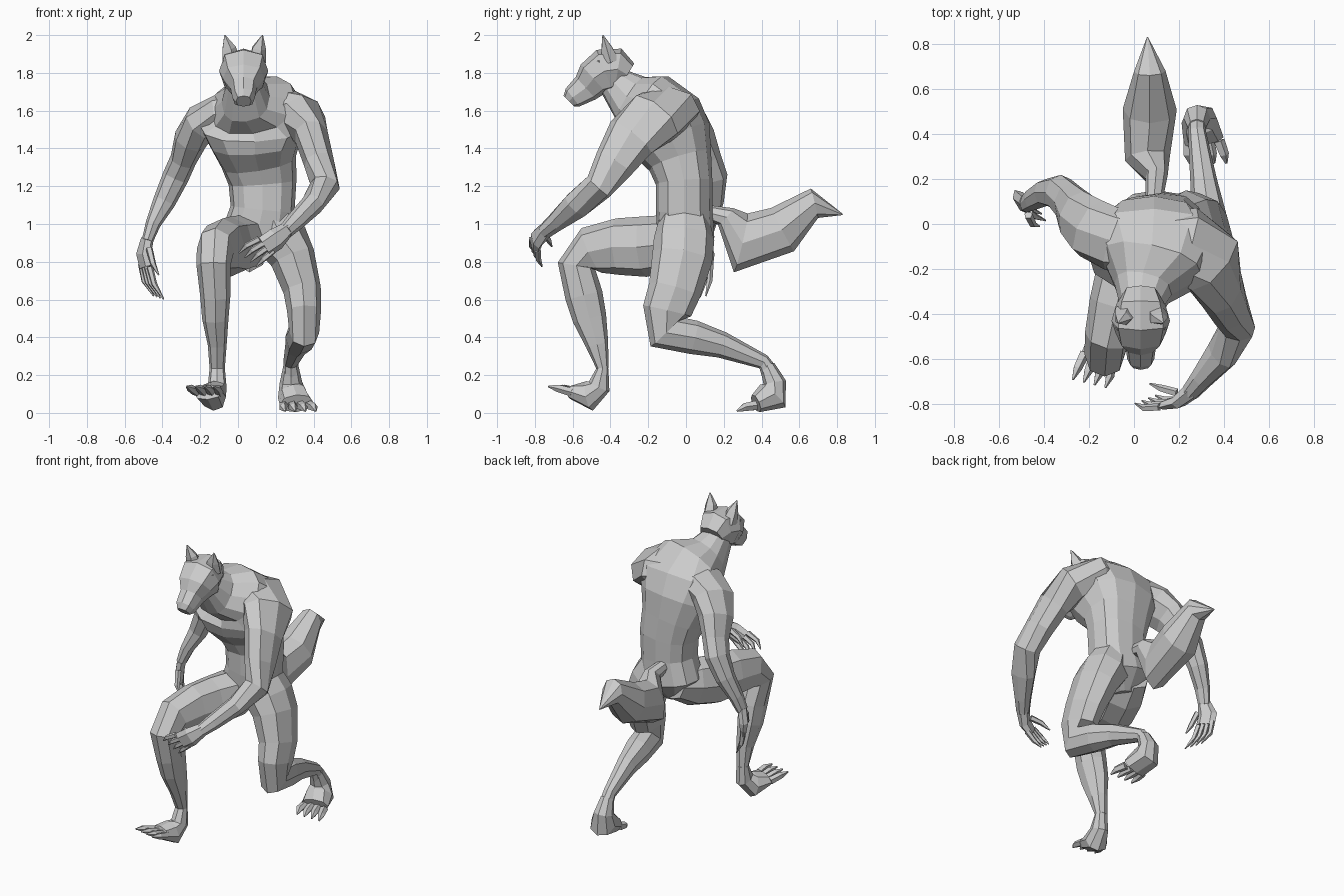
import bpy
import bmesh
from math import cos, sin, pi, copysign
from mathutils import Vector

# All measurements below are in hundredths of a unit.
UNIT = 0.01
X_AXIS = Vector((1, 0, 0))
Y_AXIS = Vector((0, 1, 0))
Z_AXIS = Vector((0, 0, 1))

default_cube = bpy.data.objects.get("Cube")
if default_cube:
    bpy.data.objects.remove(default_cube, do_unlink=True)


def make_material(name, color):
    material = bpy.data.materials.new(name)
    material.use_nodes = True
    material.diffuse_color = color
    shader = next(n for n in material.node_tree.nodes if n.type == "BSDF_PRINCIPLED")
    shader.inputs["Base Color"].default_value = color
    shader.inputs["Roughness"].default_value = 0.8
    return material


fur = make_material("grey fur", (0.6, 0.6, 0.6, 1))


def bulge(value, roundness):
    """Push a sine or cosine outward, for squarer sections at low roundness."""
    return copysign(abs(value) ** roundness, value)


def loft(name, rings, side=X_AXIS, sides=8, roundness=0.9):
    """Skin a tapered tube; each ring is (x, y, z, half size along side, half size across)."""
    centers = [Vector(ring[:3]) for ring in rings]
    last = len(rings) - 1
    bm = bmesh.new()
    loops = []
    for i, ring in enumerate(rings):
        tangent = (centers[min(i + 1, last)] - centers[max(i - 1, 0)]).normalized()
        along = (side - tangent * side.dot(tangent)).normalized()
        across = tangent.cross(along)
        loop = []
        for k in range(sides):
            angle = 2 * pi * k / sides
            offset = along * ring[3] * bulge(cos(angle), roundness)
            offset += across * ring[4] * bulge(sin(angle), roundness)
            loop.append(bm.verts.new((centers[i] + offset) * UNIT))
        loops.append(loop)
    for lower, upper in zip(loops, loops[1:]):
        for k in range(sides):
            n = (k + 1) % sides
            bm.faces.new((lower[k], lower[n], upper[n], upper[k]))
    bm.faces.new(loops[0])
    bm.faces.new(loops[-1])
    bmesh.ops.recalc_face_normals(bm, faces=bm.faces)
    mesh = bpy.data.meshes.new(name)
    bm.to_mesh(mesh)
    bm.free()
    mesh.materials.append(fur)
    part = bpy.data.objects.new(name, mesh)
    bpy.context.collection.objects.link(part)


def digit(name, root, reach, curl, radius, side):
    """One finger or toe: a bent spike that ends in a claw point."""
    root, reach, curl = Vector(root), Vector(reach), Vector(curl)
    points = (root, root + reach, root + reach + curl)
    sizes = (radius, radius * 0.85, radius * 0.2)
    rings = [(*point, size, size) for point, size in zip(points, sizes)]
    loft(name, rings, side, sides=5)


def digits(name, root, spread, reach, curl, radius, count=4):
    """A fan of digits laid out along the spread direction."""
    spread = Vector(spread)
    for k in range(count):
        step = k - (count - 1) / 2
        fan = Vector(reach) + spread * step * 0.2
        digit(f"{name}_{k + 1}", Vector(root) + spread * step, fan, curl, radius, spread.normalized())


# Torso, bending forward from the pelvis into the neck
loft("torso", [
    (8, -1, 82, 5, 6),
    (10, 0, 93, 19, 15),
    (13, -1, 108, 17, 15),
    (13, -1, 122, 18, 15),
    (11, -3, 133, 20, 17),
    (9, -8, 145, 25, 22),
    (9, -12, 155, 30, 22),
    (8, -19, 163, 23, 18),
    (4, -29, 166, 13, 14),
    (3, -38, 175, 9, 9),
], sides=12, roundness=0.82)

# Head and snout
loft("head", [
    (3, -31, 179, 8, 7),
    (3, -36, 182, 11, 11),
    (3, -43, 181, 13, 12),
    (3, -49, 177, 11, 10),
    (3, -53, 172, 7, 8),
    (3, -60, 167, 6, 6),
    (3, -62, 165, 4, 4),
], roundness=0.75)

# Ears and brow ridges, mirrored about the middle of the head
for label, sign in (("left", 1), ("right", -1)):
    loft(f"{label}_ear", [
        (3 + sign * 7, -40, 186, 5, 5),
        (3 + sign * 8, -42, 193, 4, 3),
        (3 + sign * 10, -44, 200, 0.3, 0.3),
    ], sides=5)
    loft(f"{label}_brow", [
        (3, -50, 185, 2, 2),
        (3 + sign * 6, -49, 185, 2, 2),
        (3 + sign * 10, -45, 186, 1, 2),
    ], Z_AXIS, sides=5)

# Arms: the left one reaches forward, the right one hangs back
loft("left_arm", [
    (9, -9, 162, 13, 10),
    (23, -9, 161, 17, 12),
    (34, -17, 156, 17, 12),
    (39, -29, 146, 14, 9),
    (43, -38, 132, 11, 8),
    (46, -46, 120, 8, 8),
    (39, -58, 110, 8, 6),
    (30, -69, 101, 5, 5),
    (25, -75, 96, 4, 4),
], Y_AXIS)
loft("right_arm", [
    (4, -9, 160, 13, 10),
    (-9, -7, 159, 14, 10),
    (-19, -2, 154, 14, 10),
    (-25, 4, 145, 12, 9),
    (-29, 10, 134, 9, 7),
    (-33, 14, 125, 8, 7),
    (-39, 14, 112, 6, 6),
    (-45, 11, 100, 5, 4),
    (-48, 9, 91, 4, 3),
], Y_AXIS)

# Hands with clawed fingers and thumbs
left_spread = Vector((2.5, 1, -2))
loft("left_palm", [
    (26, -74, 97, 4, 4),
    (20, -79, 92, 6, 3),
    (14, -80, 88, 6, 2),
], left_spread.normalized(), sides=6)
digits("left_finger", (15, -80, 89), left_spread, (-6, 0, -4), (-4, 2, -4), 1.8)
digit("left_thumb", (19, -75, 94), (-7, 2, -2), (-5, 2, -4), 1.9, Y_AXIS)

right_spread = Vector((1.5, -2.5, -0.5))
loft("right_palm", [
    (-48, 9, 92, 4, 3),
    (-50, 10, 84, 6, 3),
    (-49, 9, 77, 6, 2),
], right_spread.normalized(), sides=6)
digits("right_finger", (-49, 9, 78), right_spread, (2, -1, -9), (5, -2, -8), 1.8)
digit("right_thumb", (-47, 4, 87), (2, -4, -8), (3, -1, -6), 1.9, Y_AXIS)

# Legs: the left one trails behind, the right one steps forward
loft("left_leg", [
    (18, -1, 104, 11, 13),
    (23, -1, 92, 14, 16),
    (29, -2, 82, 12, 16),
    (34, -6, 65, 10, 14),
    (35, -10, 54, 9, 13),
    (35, -11, 43, 8, 11),
    (33, 4, 40, 8, 9),
    (31, 19, 36, 6, 7),
    (28, 41, 27, 4, 4),
    (28, 45, 20, 4, 5),
])
loft("right_leg", [
    (6, 5, 93, 11, 10),
    (2, -8, 90, 14, 15),
    (-4, -22, 88, 13, 16),
    (-8, -36, 88, 12, 15),
    (-12, -50, 86, 10, 13),
    (-13, -58, 78, 9, 10),
    (-12, -54, 62, 8, 10),
    (-12, -51, 50, 7, 9),
    (-11, -47, 36, 5, 6),
    (-11, -44, 23, 4, 3),
])

# Feet with clawed toes
loft("left_foot", [
    (28, 43, 25, 4, 4),
    (28, 47, 16, 6, 6),
    (29, 46, 9, 8, 9),
    (31, 37, 5, 9, 5),
])
digits("left_toe", (31, 37, 4), (4.5, 0, 0), (1, -6, -1), (1, -4, -2), 2.6)

loft("right_foot", [
    (-11, -44, 24, 4, 3),
    (-11, -46, 14, 5, 6),
    (-13, -51, 9, 7, 8),
    (-16, -60, 11, 8, 4),
])
digits("right_toe", (-16, -59, 11), (4, -1, 0), (-2, -7, 2), (-2, -5, 1), 2.4)

# Bushy tail with a narrow root
loft("tail", [
    (9, 12, 106, 4, 4),
    (10, 21, 104, 5, 6),
    (6, 29, 90, 10, 16),
    (7, 51, 97, 12, 13),
    (7, 68, 111, 7, 8),
    (6, 83, 105, 0.3, 0.3),
])
